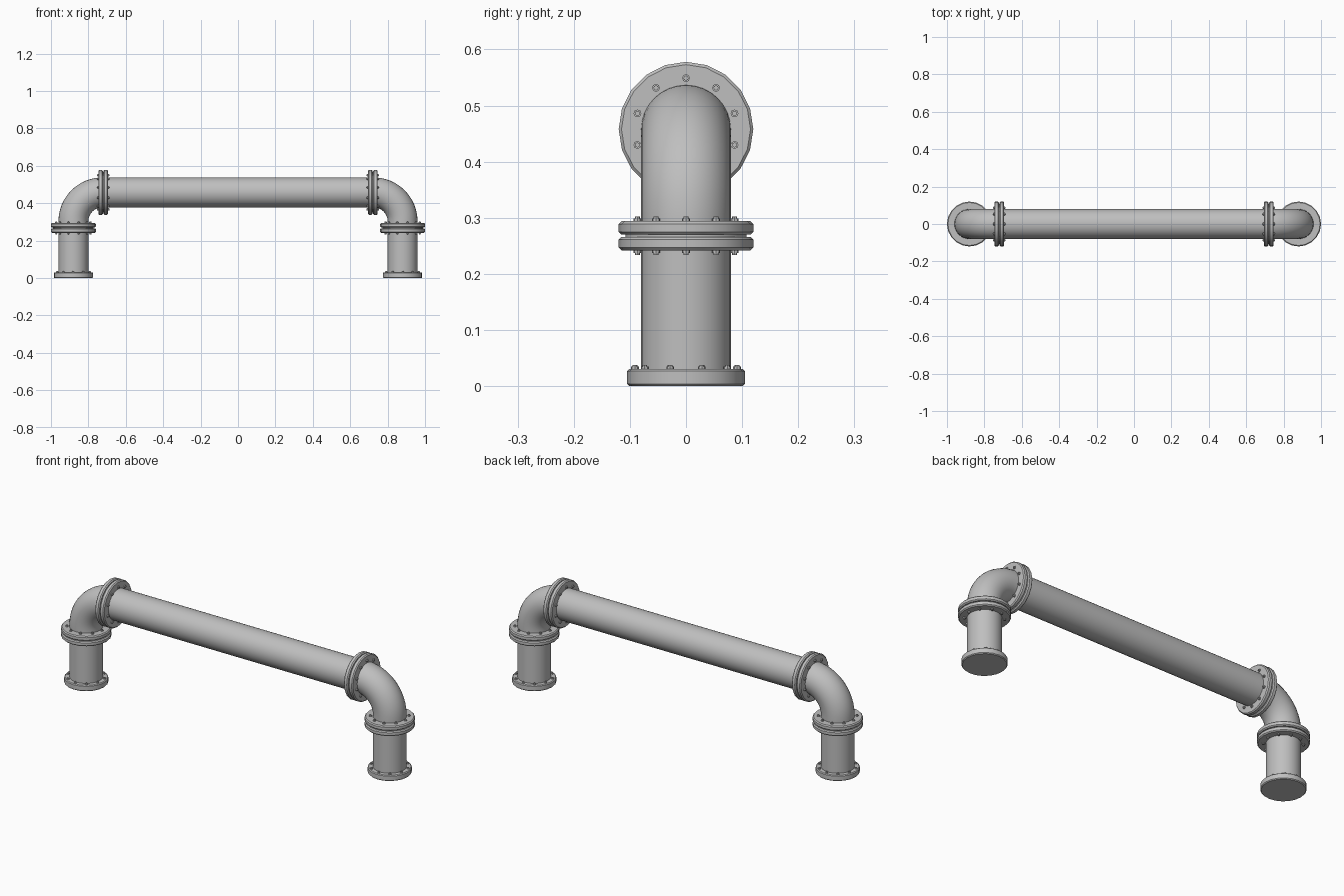
import bpy, bmesh
from math import radians, cos, sin, tau
from mathutils import Matrix, Vector

cube = bpy.data.objects.get("Cube")
if cube:
    bpy.data.objects.remove(cube)

GREY = (0.52, 0.52, 0.52, 1)
metal = bpy.data.materials.new("pipe grey")
metal.use_nodes = True
metal.diffuse_color = GREY
metal.node_tree.nodes["Principled BSDF"].inputs["Base Color"].default_value = GREY

LEG_X, PIPE_Z, PIPE_R, FLANGE_R = 0.88, 0.458, 0.08, 0.12
JOINT_X, JOINT_Z, BEND = 0.721, 0.268, 0.155
BOLT_RING, BOLTS = 0.091, 10


def lathe(bm, profile, sides, matrix):
    """Closed solid of revolution around local z from (radius, height) points."""
    rings = [[bm.verts.new(matrix @ Vector((r * cos(tau * i / sides), r * sin(tau * i / sides), z)))
              for i in range(sides)] for r, z in profile]
    for low, high in zip(rings, rings[1:]):
        for i in range(sides):
            j = (i + 1) % sides
            bm.faces.new((low[i], low[j], high[j], high[i]))
    bm.faces.new(rings[0][::-1])
    bm.faces.new(rings[-1])


def finish(name, bm, angle=35):
    bmesh.ops.recalc_face_normals(bm, faces=bm.faces)
    mesh = bpy.data.meshes.new(name)
    bm.to_mesh(mesh)
    bm.free()
    mesh.materials.append(metal)
    obj = bpy.data.objects.new(name, mesh)
    bpy.context.collection.objects.link(obj)
    bpy.ops.object.select_all(action="DESELECT")
    obj.select_set(True)
    bpy.context.view_layer.objects.active = obj
    bpy.ops.object.shade_smooth_by_angle(angle=radians(angle))
    return obj


def disc(radius, low, high, chamfer):
    return [(radius - chamfer, low), (radius, low + chamfer),
            (radius, high - chamfer), (radius - chamfer, high)]


def add_bolts(bm, matrix, start, height, offset=0):
    """Ring of washers and bolt heads standing on a flange face."""
    for i in range(BOLTS):
        a = tau * (i + offset) / BOLTS
        place = matrix @ Matrix.Translation((BOLT_RING * cos(a), BOLT_RING * sin(a), start))
        lathe(bm, [(0.007, -0.003), (0.007, height * 0.55), (0.0045, height * 0.55),
                   (0.0045, height)], 8, place)


def flange_joint(name, matrix):
    """Two bolted flanges with a gasket between them."""
    flip = Matrix.Rotation(radians(180), 4, "X")
    for label, m in (("outer", matrix), ("inner", matrix @ flip)):
        bm = bmesh.new()
        lathe(bm, disc(FLANGE_R, 0.002, 0.026, 0.005), 20, m)
        finish(f"{name}_{label}_flange", bm)
        bm = bmesh.new()
        add_bolts(bm, m, 0.026, 0.008)
        finish(f"{name}_{label}_bolts", bm)
    bm = bmesh.new()
    lathe(bm, [(0.108, -0.003), (0.108, 0.003)], 20, matrix)
    finish(f"{name}_gasket", bm)


# Long horizontal pipe
along_x = Matrix.Rotation(radians(90), 4, "Y")
bm = bmesh.new()
lathe(bm, [(PIPE_R, -JOINT_X), (PIPE_R, JOINT_X)], 32, Matrix.Translation((0, 0, PIPE_Z)) @ along_x)
finish("horizontal_pipe", bm)

# Both ends: the right one is the left one turned half way round
for side, turn in (("left", 0), ("right", 180)):
    spin = Matrix.Rotation(radians(turn), 4, "Z")
    leg = spin @ Matrix.Translation((LEG_X, 0, 0))

    # Leg pipe and base
    bm = bmesh.new()
    lathe(bm, [(PIPE_R, 0.01), (PIPE_R, JOINT_Z)], 32, leg)
    finish(f"{side}_leg_pipe", bm)
    bm = bmesh.new()
    lathe(bm, disc(0.105, 0, 0.031, 0.004), 20, leg)
    finish(f"{side}_base_flange", bm)
    bm = bmesh.new()
    add_bolts(bm, leg, 0.031, 0.007, 0.5)
    finish(f"{side}_base_bolts", bm)

    # Elbow: short stub, quarter bend, short stub
    centre = Vector((LEG_X - BEND, 0, PIPE_Z - BEND))
    bm = bmesh.new()
    start = bmesh.ops.create_circle(bm, segments=32, radius=PIPE_R,
                                    matrix=Matrix.Translation((LEG_X, 0, JOINT_Z)))
    edges = list(bm.edges)
    ext = bmesh.ops.extrude_edge_only(bm, edges=edges)["geom"]
    ring = [v for v in ext if isinstance(v, bmesh.types.BMVert)]
    bmesh.ops.translate(bm, verts=ring, vec=(0, 0, centre.z - JOINT_Z))
    ring_edges = [e for e in ext if isinstance(e, bmesh.types.BMEdge)
                  and all(v in ring for v in e.verts)]
    bmesh.ops.spin(bm, geom=ring + ring_edges, cent=centre, axis=(0, -1, 0),
                   angle=radians(90), steps=12)
    bmesh.ops.remove_doubles(bm, verts=bm.verts, dist=0.0001)
    bm.transform(spin)
    finish(f"{side}_elbow", bm, 50)

    # Bolted joints at both ends of the elbow
    flange_joint(f"{side}_lower_joint", leg @ Matrix.Translation((0, 0, JOINT_Z)))
    flange_joint(f"{side}_upper_joint", spin @ Matrix.Translation((JOINT_X, 0, PIPE_Z)) @ along_x)
